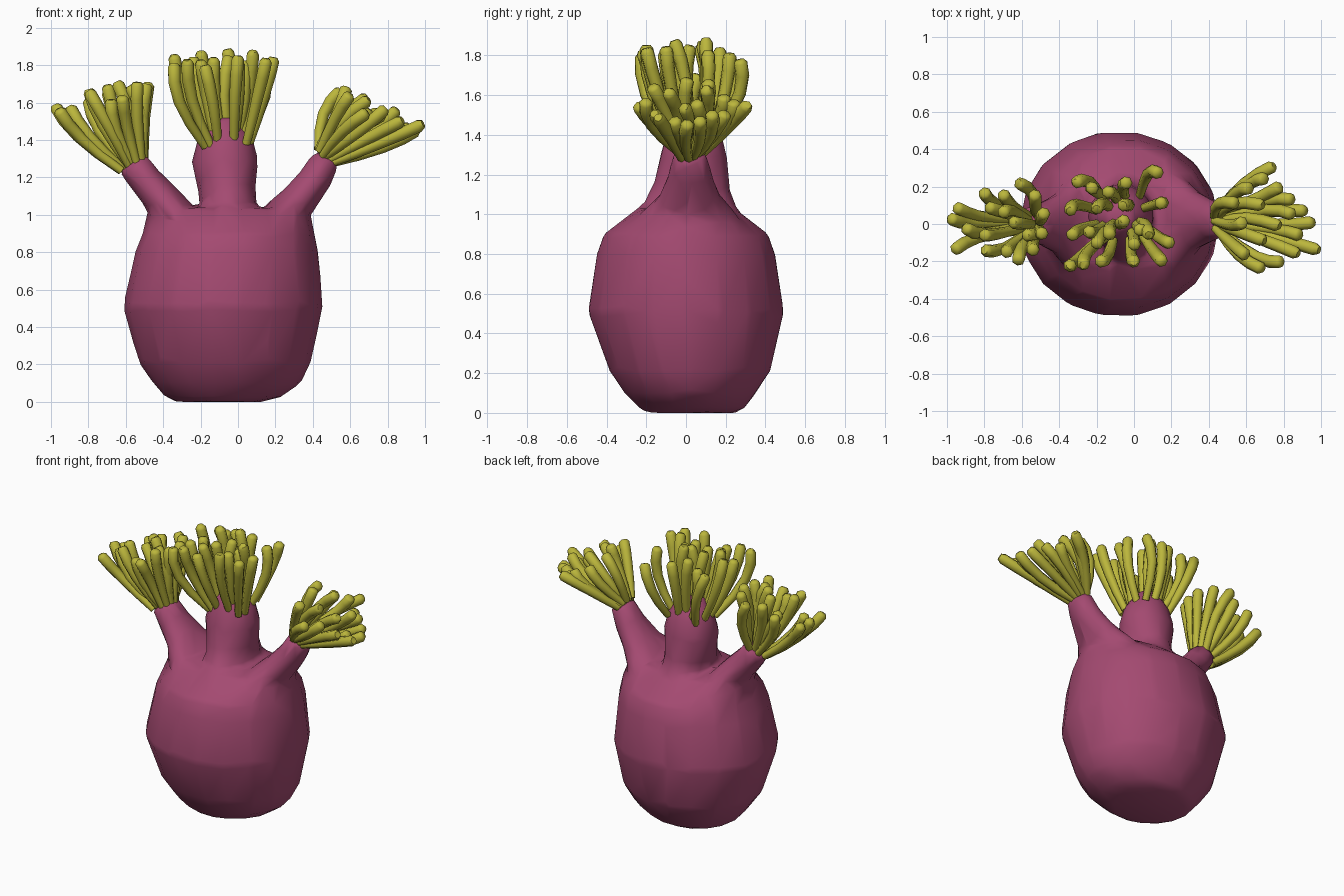
import bpy, bmesh, math, random
from mathutils import Vector

if "Cube" in bpy.data.objects:
    bpy.data.objects.remove(bpy.data.objects["Cube"])

random.seed(4)


def material(name, rgb):
    m = bpy.data.materials.new(name)
    m.diffuse_color = (*rgb, 1)
    m.use_nodes = True
    m.node_tree.nodes["Principled BSDF"].inputs["Base Color"].default_value = m.diffuse_color
    return m


purple = material("purple_skin", (0.37, 0.068, 0.165))
yellow = material("yellow_tentacle", (0.50, 0.47, 0.045))


def loft(bm, sections, sides, level=False):
    """Skin ellipses (centre, in-plane radius, y radius) along a path."""
    pts = [Vector(s[0]) for s in sections]
    rings = []
    for i, (_, r1, r2) in enumerate(sections):
        t = pts[min(i + 1, len(pts) - 1)] - pts[max(i - 1, 0)]
        t = Vector((0, 0, 1)) if level else t.normalized()
        side = (Vector((0, 1, 0)) - t * t.y).normalized()
        across = side.cross(t)
        rings.append([bm.verts.new(pts[i] + across * r1 * math.cos(a) + side * r2 * math.sin(a))
                      for a in (2 * math.pi * k / sides for k in range(sides))])
    faces = [bm.faces.new(rings[0][::-1]), bm.faces.new(rings[-1])]
    for a, b in zip(rings, rings[1:]):
        for k in range(sides):
            j = (k + 1) % sides
            faces.append(bm.faces.new((a[k], a[j], b[j], b[k])))
    bmesh.ops.recalc_face_normals(bm, faces=faces)


def finish(name, bm, mat, angle=60, blend=False):
    me = bpy.data.meshes.new(name)
    bm.to_mesh(me)
    bm.free()
    ob = bpy.data.objects.new(name, me)
    bpy.context.collection.objects.link(ob)
    me.materials.append(mat)
    bpy.ops.object.select_all(action='DESELECT')
    ob.select_set(True)
    bpy.context.view_layer.objects.active = ob
    if blend:  # fuse overlapping volumes, soften the joints, return to low-poly
        rm = ob.modifiers.new("fuse", 'REMESH')
        rm.mode = 'VOXEL'
        rm.voxel_size = 0.02
        sm = ob.modifiers.new("soften", 'SMOOTH')
        sm.factor = 0.5
        sm.iterations = 9
        dm = ob.modifiers.new("reduce", 'DECIMATE')
        dm.ratio = 0.028
        for m in ("fuse", "soften", "reduce"):
            bpy.ops.object.modifier_apply(modifier=m)
    bpy.ops.object.shade_smooth_by_angle(angle=math.radians(angle))


# Barrel-shaped body with three stalks growing out of it
bm = bmesh.new()
loft(bm, [((-0.10, 0.03, 0.00), 0.23, 0.23),
          ((-0.08, 0.03, 0.025), 0.31, 0.27),
          ((-0.06, 0.02, 0.10), 0.395, 0.335),
          ((-0.07, 0.02, 0.21), 0.46, 0.41),
          ((-0.08, 0.00, 0.51), 0.536, 0.50),
          ((-0.06, 0.00, 0.80), 0.49, 0.455),
          ((-0.05, 0.00, 0.90), 0.46, 0.42),
          ((-0.05, 0.00, 1.035), 0.43, 0.24)], 18, level=True)
stalks = [
    [((-0.05, 0.02, 0.94), 0.16, 0.29), ((-0.05, 0.02, 1.04), 0.15, 0.24),
     ((-0.06, 0.03, 1.14), 0.155, 0.195), ((-0.07, 0.04, 1.29), 0.18, 0.172),
     ((-0.07, 0.04, 1.40), 0.15, 0.145), ((-0.08, 0.04, 1.52), 0.075, 0.075)],
    [((-0.29, 0.0, 0.89), 0.13, 0.32), ((-0.35, 0.0, 1.01), 0.11, 0.23),
     ((-0.41, 0.0, 1.09), 0.097, 0.16),
     ((-0.50, 0.0, 1.19), 0.088, 0.115), ((-0.565, 0.0, 1.28), 0.087, 0.094)],
    [((0.19, 0.01, 0.89), 0.13, 0.32), ((0.26, 0.02, 1.01), 0.11, 0.23),
     ((0.325, 0.02, 1.08), 0.097, 0.16),
     ((0.42, 0.02, 1.20), 0.088, 0.11), ((0.475, 0.02, 1.31), 0.077, 0.087)],
]
for sections in stalks:
    loft(bm, sections, 14)
finish("body_and_stalks", bm, purple, 80, blend=True)

# Tentacle tips seen from above
centre_tips = [(-.31, .22), (-.22, .19), (-.14, .17), (-.04, .22), (.13, .27), (.14, .11),
               (-.34, .07), (-.20, .08), (-.06, .10), (-.33, -.06), (-.24, -.04), (-.13, -.06),
               (-.05, .02), (.03, -.03), (0, -.11), (.08, -.06), (.19, -.10), (.15, -.20),
               (0, -.20), (-.18, -.20), (-.20, -.11), (-.34, -.22), (-.27, -.22)]
left_tips = [(-.98, .03), (-.95, .09), (-.96, -.14), (-.90, -.02), (-.80, .17), (-.78, .09),
             (-.70, .16), (-.62, .22), (-.53, .16), (-.48, .06), (-.80, -.14), (-.68, -.15),
             (-.62, -.20), (-.54, -.14), (-.65, .01), (-.58, -.06), (-.80, -.06), (-.49, -.05),
             (-.70, .06)]
right_tips = [(.75, .31), (.70, .24), (.78, .20), (.62, .19), (.85, .13), (.92, .07),
              (.96, .01), (.85, .05), (.78, -.01), (.89, -.06), (.99, -.14), (.88, -.16),
              (.79, -.20), (.69, -.24), (.60, -.17), (.58, .01), (.69, .10), (.70, -.09),
              (.55, .11)]


def tuft(name, root, tips, height, slope, spread):
    root = Vector(root)
    ends = []
    for x, y in tips:
        d = math.hypot(x - root.x, y - root.y)
        ends.append(Vector((x, y, root.z + height - slope * d + random.uniform(-0.05, 0.03))))
    mean = sum(ends, Vector()) / len(ends)
    axis = (mean - root).normalized()
    bm = bmesh.new()
    for end in ends:
        out = end - mean
        out -= axis * out.dot(axis)
        base = root + out * spread
        ctrl = base.lerp(end, 0.6) + out * 0.18
        hook = Vector((random.uniform(-.035, .035), random.uniform(-.035, .035), 0))
        secs = []
        for t, r in ((0, .023), (.25, .028), (.5, .032), (.75, .035), (.95, .035), (1, .022)):
            p = base * (1 - t) ** 2 + ctrl * 2 * t * (1 - t) + end * t * t
            p += hook * math.sin(math.pi * t)  # slight crook below the tip
            secs.append((p, r, r))
        loft(bm, secs, 7)
    finish(name, bm, yellow)


tuft("centre_tentacles", (-0.07, 0.03, 1.38), centre_tips, 0.51, 0.22, 0.45)
tuft("left_tentacles", (-0.56, 0.0, 1.26), left_tips, 0.47, 0.34, 0.26)
tuft("right_tentacles", (0.46, 0.02, 1.31), right_tips, 0.43, 0.5, 0.23)
